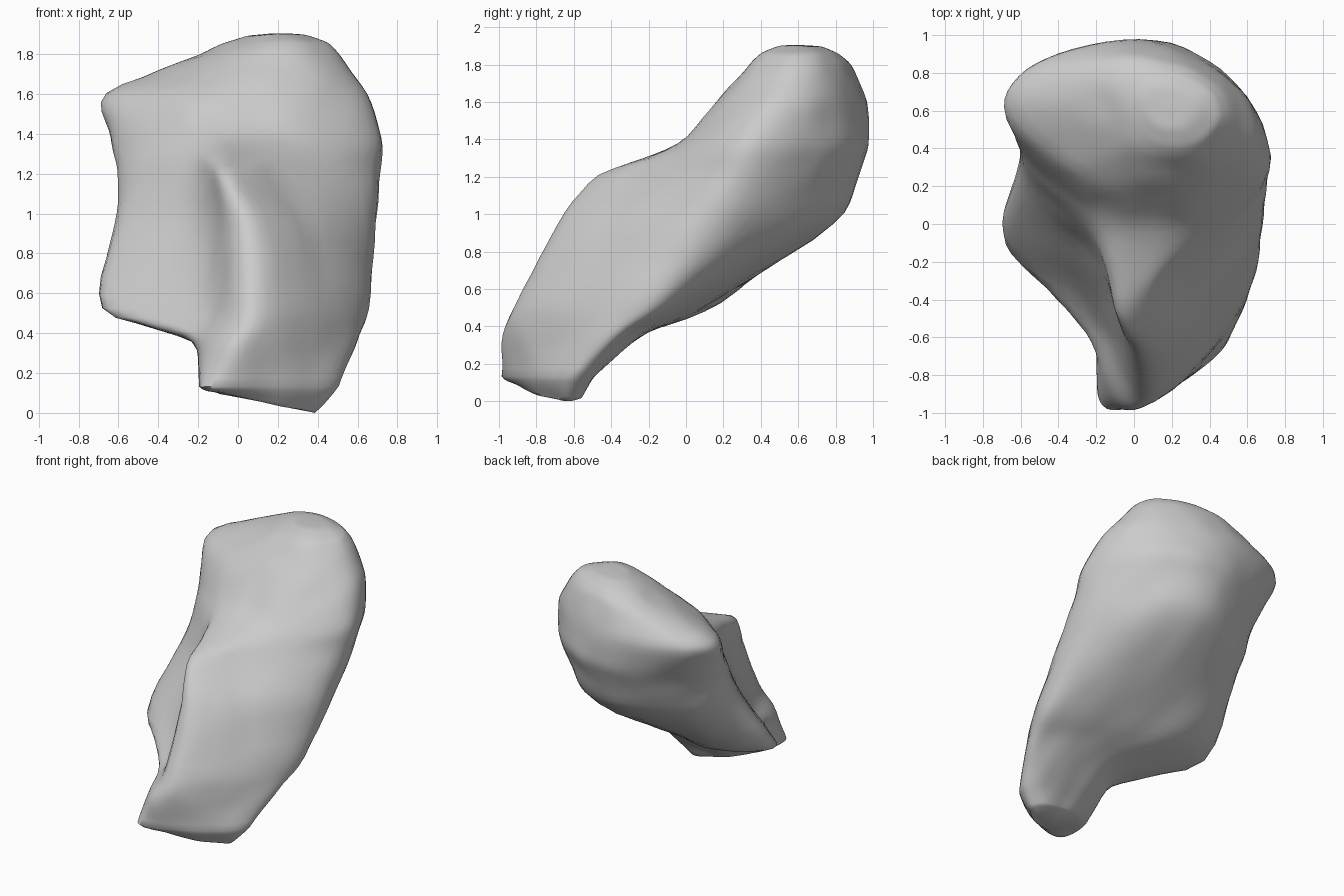
import bpy, bmesh, math
from mathutils import Vector, noise

if "Cube" in bpy.data.objects:
    bpy.data.objects.remove(bpy.data.objects["Cube"])

# Horizontal cross-sections: height, then (x, y) of eight features in order:
# ridge, front right, right, back right, back, back left, left flap, valley
SECTIONS = [
    (0.13, [(-.05, -.98), (.27, -.83), (.50, -.62), (.42, -.50), (.20, -.50), (0, -.54), (-.17, -.70), (-.18, -.93)]),
    (0.36, [(.01, -.99), (.36, -.74), (.60, -.40), (.48, -.28), (.20, -.22), (-.05, -.26), (-.21, -.46), (-.17, -.78)]),
    (0.51, [(.05, -.92), (.42, -.64), (.66, -.20), (.48, -.02), (.05, .10), (-.40, .18), (-.72, -.11), (-.20, -.48)]),
    (0.95, [(.02, -.69), (.36, -.42), (.70, .10), (.46, .60), (.05, .82), (-.46, .58), (-.61, .20), (-.20, -.20)]),
    (1.21, [(-.08, -.48), (.17, -.27), (.71, .22), (.50, .71), (.05, .93), (-.47, .70), (-.59, .34), (-.20, -.10)]),
    (1.37, [(0, -.03), (.38, .02), (.725, .32), (.52, .77), (.05, .99), (-.46, .80), (-.64, .48), (-.30, .12)]),
    (1.60, [(0, .17), (.38, .20), (.66, .46), (.48, .79), (0, .97), (-.54, .86), (-.68, .60), (-.34, .30)]),
    (1.80, [(.10, .35), (.35, .37), (.51, .56), (.40, .77), (.10, .88), (-.10, .85), (-.18, .70), (-.08, .47)]),
]
ALONG, UP = 7, 5


def spline(a, b, c, d, t):
    """Smooth curve through b and c."""
    return 0.5 * (2 * b + (c - a) * t + (2 * a - 5 * b + 4 * c - d) * t * t
                  + (3 * b - a - 3 * c + d) * t ** 3)


def smooth_ring(points):
    n = len(points)
    return [spline(points[i - 1], points[i], points[(i + 1) % n], points[(i + 2) % n], k / ALONG)
            for i in range(n) for k in range(ALONG)]


def shrunk(ring, scale, height, shift=0):
    """End ring pulled in towards its middle, height given as a function of x."""
    mid = sum(ring, Vector()) / len(ring)
    out = [mid + (p - mid) * scale for p in ring]
    return [Vector((p.x + shift, p.y, height(p.x))) for p in out]


# Main rings with closing rings at foot and crown
rings = [smooth_ring([Vector((x, y, z)) for x, y in pts]) for z, pts in SECTIONS]
foot = shrunk(rings[0], 0.68, lambda x: 0.075 - 0.19 * x)
crown = [shrunk(rings[-1], s, lambda x, h=h: h, 0.04)
         for s, h in ((0.74, 1.858), (0.42, 1.892), (0.05, 1.9))]
rings = [foot] + rings + crown

# Interpolate upwards between the rings, half straight and half curved
last = len(rings) - 1
levels = []
for i in range(last):
    quad = [rings[min(max(i + o, 0), last)] for o in (-1, 0, 1, 2)]
    curve = 0.45 if i < len(SECTIONS) - 1 else 0.1
    for k in range(UP):
        t = k / UP
        levels.append([b.lerp(c, t).lerp(spline(a, b, c, d, t), curve) for a, b, c, d in zip(*quad)])
levels.append(rings[-1])

# Skin the levels into one boulder
bm = bmesh.new()
grid = [[bm.verts.new(p) for p in level] for level in levels]
n = len(grid[0])
for low, high in zip(grid, grid[1:]):
    for j in range(n):
        k = (j + 1) % n
        bm.faces.new((low[j], low[k], high[k], high[j]))
bm.faces.new(grid[0][::-1])
bm.faces.new(grid[-1])
bmesh.ops.recalc_face_normals(bm, faces=bm.faces)

# Wear the edges down a little and stand it on the ground
for _ in range(3):
    worn = [v for v in bm.verts if v.co.z > 0.15]
    bmesh.ops.smooth_vert(bm, verts=worn, factor=0.5, use_axis_x=True, use_axis_y=True, use_axis_z=True)
bm.normal_update()
shifts = [v.normal * noise.noise(v.co * 6) * 0.01 for v in bm.verts]
for v, s in zip(bm.verts, shifts):
    v.co += s
lowest = min(v.co.z for v in bm.verts)
for v in bm.verts:
    v.co.z -= lowest

mesh = bpy.data.meshes.new("boulder")
bm.to_mesh(mesh)
bm.free()
boulder = bpy.data.objects.new("boulder", mesh)
bpy.context.collection.objects.link(boulder)
bpy.context.view_layer.objects.active = boulder
boulder.select_set(True)
bpy.ops.object.shade_smooth_by_angle(angle=math.radians(60))
